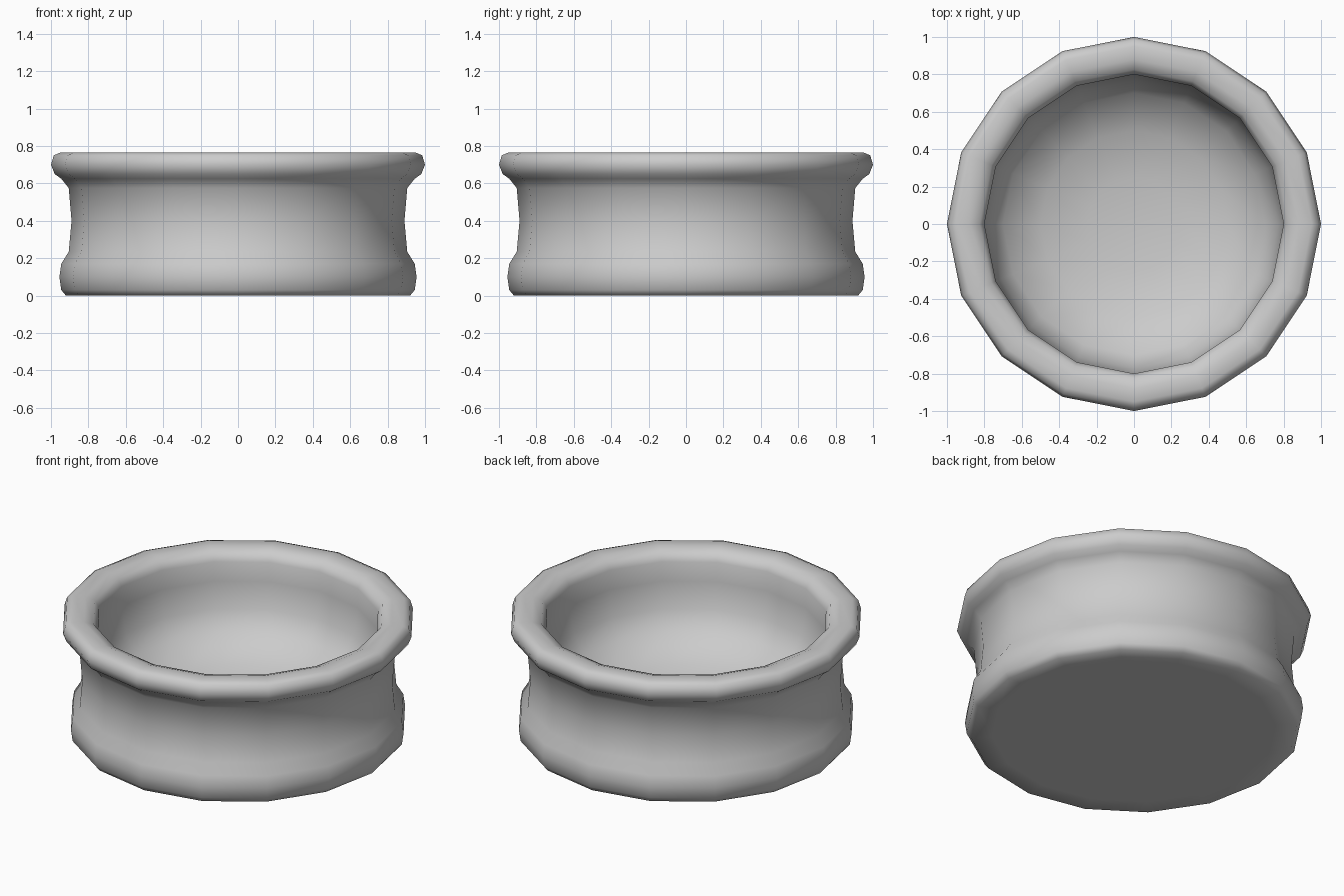
import bpy
import bmesh
from math import cos, sin, tau

cube = bpy.data.objects.get("Cube")
if cube:
    bpy.data.objects.remove(cube)

SIDES = 16

# Bowl cross-section as (radius, height), from the base round to the inner floor
PROFILE = [
    (0.8, 0.0), (0.92, 0.0), (0.945, 0.03), (0.955, 0.1), (0.945, 0.17),  # foot
    (0.905, 0.235), (0.89, 0.4), (0.905, 0.575),                   # waist
    (0.945, 0.625), (0.98, 0.65), (1.0, 0.7), (0.985, 0.75),       # rim outside
    (0.95, 0.765), (0.88, 0.765), (0.825, 0.745), (0.8, 0.7),      # rim inside
    (0.8, 0.58), (0.77, 0.42), (0.7, 0.3), (0.5, 0.2), (0.25, 0.15),  # inner bowl
]

grey = bpy.data.materials.new("light_grey")
grey.use_nodes = True
colour = (0.6, 0.6, 0.6, 1)
grey.diffuse_color = colour
grey.node_tree.nodes["Principled BSDF"].inputs["Base Color"].default_value = colour


def lathe(name, profile, material):
    """Spin a profile round z and close both ends with flat caps."""
    bm = bmesh.new()
    rings = [[bm.verts.new((r * cos(tau * i / SIDES), r * sin(tau * i / SIDES), z))
              for i in range(SIDES)] for r, z in profile]
    for low, high in zip(rings, rings[1:]):
        for i in range(SIDES):
            j = (i + 1) % SIDES
            bm.faces.new((low[i], low[j], high[j], high[i]))
    bm.faces.new(rings[0][::-1])
    bm.faces.new(rings[-1])
    for face in bm.faces:
        face.smooth = True
    mesh = bpy.data.meshes.new(name)
    bm.to_mesh(mesh)
    bm.free()
    mesh.materials.append(material)
    obj = bpy.data.objects.new(name, mesh)
    bpy.context.collection.objects.link(obj)
    return obj


lathe("bowl", PROFILE, grey)
